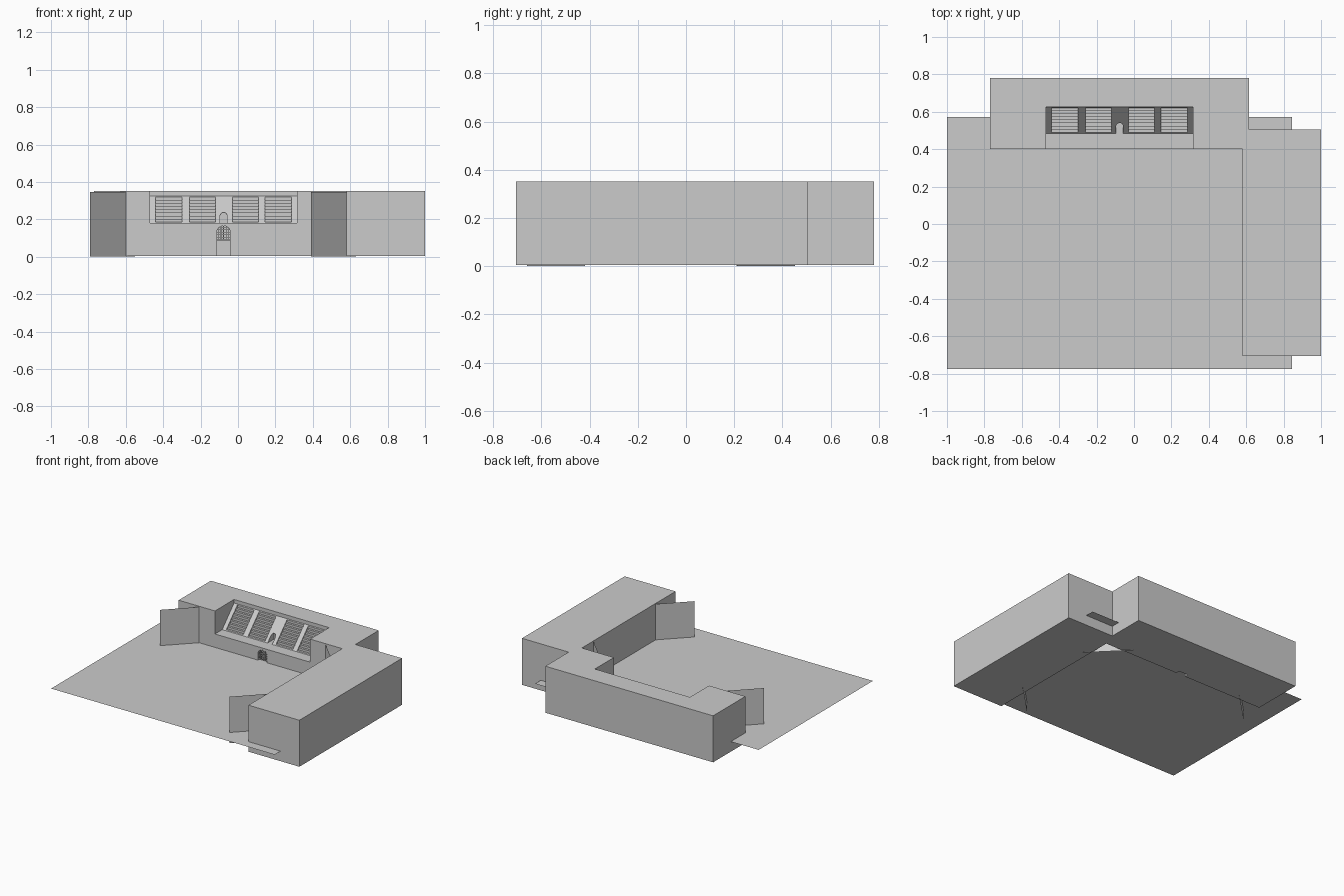
import bpy, bmesh, math
from mathutils import Vector

if "Cube" in bpy.data.objects:
    bpy.data.objects.remove(bpy.data.objects["Cube"])

BOT, TOP = 0.005, 0.352


def make(name, verts, faces):
    me = bpy.data.meshes.new(name)
    me.from_pydata(verts, [], faces)
    bm = bmesh.new()
    bm.from_mesh(me)
    bmesh.ops.recalc_face_normals(bm, faces=bm.faces)
    bm.to_mesh(me)
    bm.free()
    ob = bpy.data.objects.new(name, me)
    bpy.context.collection.objects.link(ob)
    return ob


def prism(name, pts, vec):
    """Extrude a closed 3D outline along vec."""
    n = len(pts)
    v = [Vector(p) for p in pts]
    v += [p + Vector(vec) for p in v]
    f = [list(range(n)), list(range(2 * n - 1, n - 1, -1))]
    f += [[i, (i + 1) % n, n + (i + 1) % n, n + i] for i in range(n)]
    return make(name, v, f)


def box(name, x0, x1, y0, y1, z0, z1):
    return prism(name, [(x0, y0, z0), (x1, y0, z0), (x1, y1, z0), (x0, y1, z0)],
                 (0, 0, z1 - z0))


def arch(name, cx, half, z0, spring, y0, y1):
    pts = [(cx - half, y0, z0), (cx + half, y0, z0)]
    pts += [(cx + half * math.cos(math.pi * i / 10), y0,
             spring + half * math.sin(math.pi * i / 10)) for i in range(11)]
    return prism(name, pts, (0, y1 - y0, 0))


def cut(target, cutter):
    m = target.modifiers.new("cut", 'BOOLEAN')
    m.object, m.operation, m.solver = cutter, 'DIFFERENCE', 'EXACT'
    bpy.context.view_layer.objects.active = target
    bpy.ops.object.modifier_apply(modifier=m.name)
    bpy.data.objects.remove(cutter)


# Ground sheet
make("ground", [(-1, -.775, .08), (.845, -.775, .08), (.845, .572, .08), (-1, .572, .08)],
     [(0, 1, 2, 3)])

# Side building
box("side_building", .58, 1, -.705, .505, BOT, TOP)

# Back building with the sloped grandstand recess
back = box("back_building", -.77, .615, .4, .78, BOT, TOP)
X0, X1 = -.47, .315
prof = [(.38, .18), (.485, .18), (.625, .325), (.625, .4), (.38, .4)]
cut(back, prism("recess", [(X0, y, z) for y, z in prof], (X1 - X0, 0, 0)))

# Stepped seating bays let into the slope
N = 8
a, b = Vector((.49, .185)), Vector((.62, .32))
d = (b - a) / N
steps = []
for i in range(N):
    p = a + d * i
    steps += [(p.x, p.y), (p.x + d.x, p.y)]
steps += [(b.x, b.y), (b.x - .02, b.y + .02), (a.x - .02, a.y + .02)]
for x in (-.44, -.26, -.03, .145):
    cut(back, prism("bay", [(x, y, z) for y, z in steps], (.14, 0, 0)))

# Tunnel in the centre aisle and gateway in the front wall
GX, GH, GS = -.077, .038, .128
cut(back, arch("tunnel", GX, .019, .18, .218, .45, .56))
cut(back, arch("gateway", GX, GH, -.02, GS, .38, .43))

# Gate grille
for i in range(5):
    off = (i - 2) * .014
    top = GS + math.sqrt(GH ** 2 - off ** 2)
    box("gate_upright", GX + off - .002, GX + off + .002, .405, .41, .085, top)
for i in range(6):
    z = .09 + i * .0135
    w = math.sqrt(GH ** 2 - max(0, z - GS) ** 2)
    box("gate_crossbar", GX - w, GX + w, .406, .409, z - .002, z + .002)


# Thin diagonal wall panels
def panel(name, p, q):
    make(name, [(*p, 0), (*q, 0), (*q, .347), (*p, .347)], [(0, 1, 2, 3)])


panel("left_panel", (-.79, .21), (-.55, .45))
panel("right_panel", (.39, -.66), (.63, -.42))
panel("corner_panel", (.39, .452), (.63, .212))
